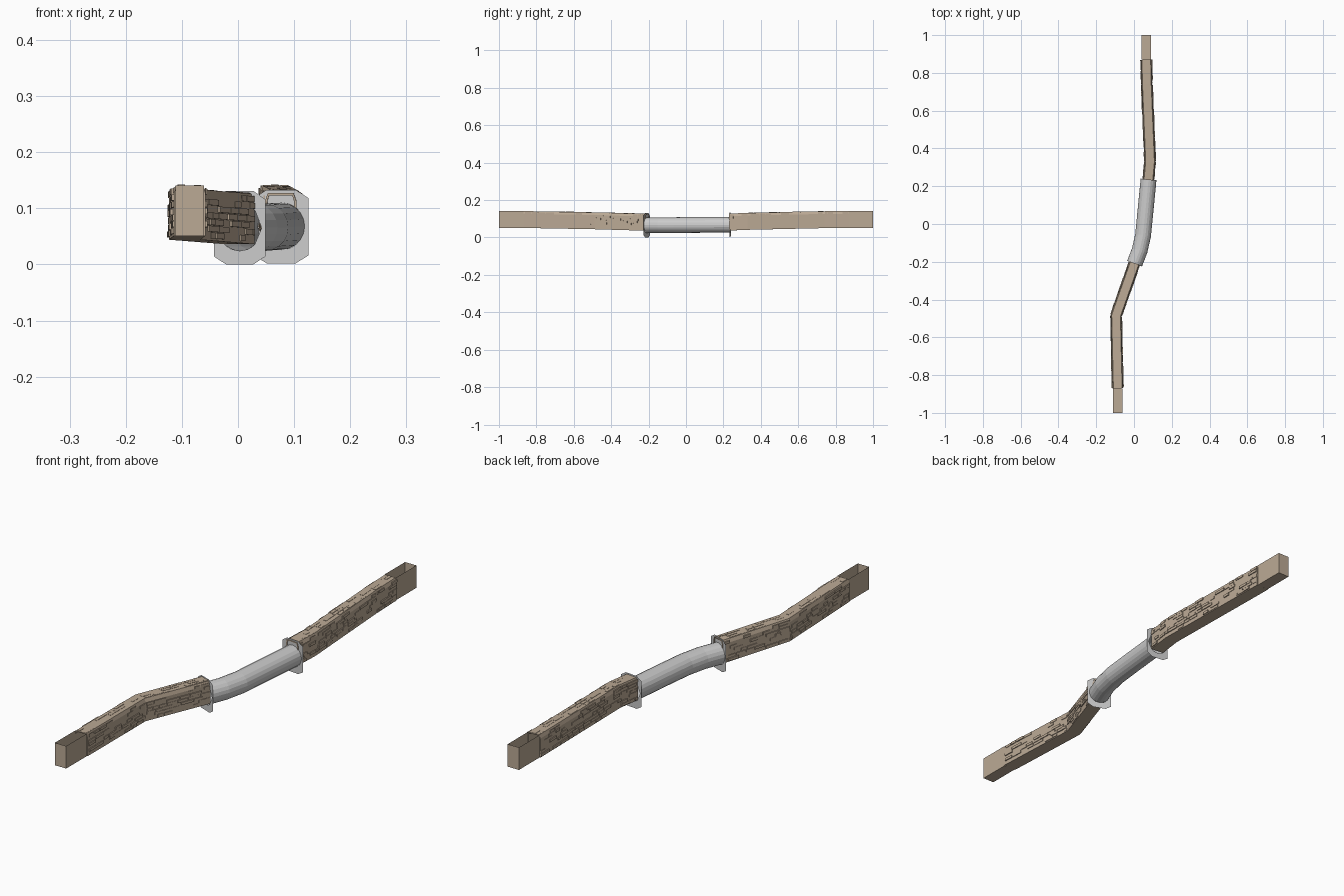
import bpy, bmesh, math, random
from mathutils import Vector

if "Cube" in bpy.data.objects:
    bpy.data.objects.remove(bpy.data.objects["Cube"])

random.seed(4)
UP = Vector((0, 0, 1))

brown = bpy.data.materials.new("brown_rock")
brown.diffuse_color = (0.50, 0.40, 0.30, 1)
brown.use_nodes = True
brown.node_tree.nodes["Principled BSDF"].inputs["Base Color"].default_value = brown.diffuse_color


def finish(name, bm, mat=None, normals=True):
    if normals:
        bmesh.ops.recalc_face_normals(bm, faces=bm.faces)
    me = bpy.data.meshes.new(name)
    bm.to_mesh(me)
    bm.free()
    ob = bpy.data.objects.new(name, me)
    bpy.context.collection.objects.link(ob)
    if mat:
        me.materials.append(mat)
    return ob


def side_vectors(path):
    """Horizontal mitred sideways vector at every path point."""
    dirs = []
    for a, b in zip(path, path[1:]):
        d = b - a
        d.z = 0
        dirs.append(d.normalized())
    out = []
    for i in range(len(path)):
        d0, d1 = dirs[max(i - 1, 0)], dirs[min(i, len(dirs) - 1)]
        t = (d0 + d1).normalized()
        out.append(t.cross(UP) / t.dot(d1))
    return out


def sections(path, profile):
    return [[p + s * u + UP * v for u, v in profile]
            for p, s in zip(path, side_vectors(path))]


def skin(bm, rings, closed_profile=True, loop=False):
    vs = [[bm.verts.new(c) for c in r] for r in rings]
    n = len(vs[0])
    pairs = list(zip(vs, vs[1:])) + ([(vs[-1], vs[0])] if loop else [])
    for a, b in pairs:
        for j in range(n if closed_profile else n - 1):
            k = (j + 1) % n
            bm.faces.new((a[j], a[k], b[k], b[j]))
    return vs


# Paths: origin of every section is its floor (tunnels) or its axis (pipe)
front_path = [Vector(p) for p in ((-0.086, -0.87, 0.051), (-0.095, -0.485, 0.044),
                                  (0.003, -0.207, 0.036))]
back_path = [Vector(p) for p in ((0.065, 0.87, 0.051), (0.068, 0.74, 0.050),
                                 (0.085, 0.33, 0.041), (0.076, 0.233, 0.037))]
pipe_path = [Vector(p) for p in ((0.003, -0.21, 0.066), (0.030, -0.14, 0.066),
                                 (0.048, -0.06, 0.066), (0.057, 0.03, 0.067),
                                 (0.077, 0.236, 0.068))]

# Tunnel section: vertical walls with chamfered shoulders
H = 0.090
outer = [(-.028, 0), (.028, 0), (.028, .076), (.023, H), (-.023, H), (-.028, .076)]
inner = [(-.024, .003), (.024, .003), (.024, .075), (.021, H - .004),
         (-.021, H - .004), (-.024, .075)]


def add_block(bm, corner, t0, t1, a, b, d):
    """Raised block; corner(t, s, d) maps along, across, outward to space."""
    low = [bm.verts.new(corner(t, s, 0)) for t, s in ((t0, a), (t1, a), (t1, b), (t0, b))]
    top = [bm.verts.new(corner(t, s, d)) for t, s in ((t0, a), (t1, a), (t1, b), (t0, b))]
    bm.faces.new(top)
    bm.faces.new(low[::-1])
    for i in range(4):
        j = (i + 1) % 4
        bm.faces.new((low[i], low[j], top[j], top[i]))


def tunnel(label, path, end_y):
    # hollow rock passage
    bm = bmesh.new()
    skin(bm, sections(path, outer) + sections(path, inner)[::-1], loop=True)
    finish(label + "_tunnel", bm, brown)

    # raised stones in courses on the walls and roof
    bm = bmesh.new()
    sides = side_vectors(path)
    for i in range(len(path) - 1):
        p, q, sp, sq = path[i], path[i + 1], sides[i], sides[i + 1]
        length = (q - p).length

        def wall(sign):
            return lambda t, s, d: p.lerp(q, t) + sp.lerp(sq, t) * sign * (.028 + d) + UP * s

        def roof(t, s, d):
            return p.lerp(q, t) + sp.lerp(sq, t) * s + UP * (H + d)

        jobs = [(wall(sg), .004 + r * .0118, .0105, .0045, .55)
                for sg in (-1, 1) for r in range(7)]
        jobs += [(roof, -.021 + r * .0145, .0125, .0015, .5) for r in range(3)]
        for fn, s, width, depth, chance in jobs:
            t = random.uniform(0, .03)
            while t < 0.97:
                t1 = min(t + random.uniform(.025, .06) / length, 1)
                if random.random() < chance:
                    add_block(bm, fn, t, t1 - .003 / length, s, s + width,
                              depth * random.uniform(.3, 1))
                t = t1
    finish(label + "_tunnel_stones", bm, brown)

    # open-topped trench closed at the far end
    start = path[0]
    tp = [start, Vector((start.x, end_y, start.z))]
    u = [(-.025, H), (-.025, 0), (.025, 0), (.025, H)]
    bm = bmesh.new()
    rings = skin(bm, sections(tp, u), closed_profile=False)
    bm.faces.new(rings[1])
    finish(label + "_trench", bm, brown)


tunnel("front", front_path, -1.0)
tunnel("back", back_path, 1.0)

# Round pipe
N = 20
R = 0.042
circle = [(R * math.cos(2 * math.pi * i / N), R * math.sin(2 * math.pi * i / N)) for i in range(N)]
bm = bmesh.new()
skin(bm, sections(pipe_path, circle))
finish("pipe", bm)


# Octagonal flange plates with a round opening
def flange(name, index):
    octa = [(.026, -.066), (.049, -.052), (.049, .050), (.026, .065)]
    octa += [(-u, v) for u, v in octa[::-1]]
    rim = []
    for (a, b), (c, d) in zip(octa, octa[1:] + octa[:1]):
        rim += [(a, b), ((a + c) / 2, (b + d) / 2)]
    hole = [(u * R / math.hypot(u, v), v * R / math.hypot(u, v)) for u, v in rim]
    p, s = pipe_path[index], side_vectors(pipe_path)[index]
    bm = bmesh.new()
    skin(bm, [[p + s * u + UP * v for u, v in prof] for prof in (rim, hole)])
    finish(name, bm)


flange("front_flange", 0)
flange("back_flange", -1)
